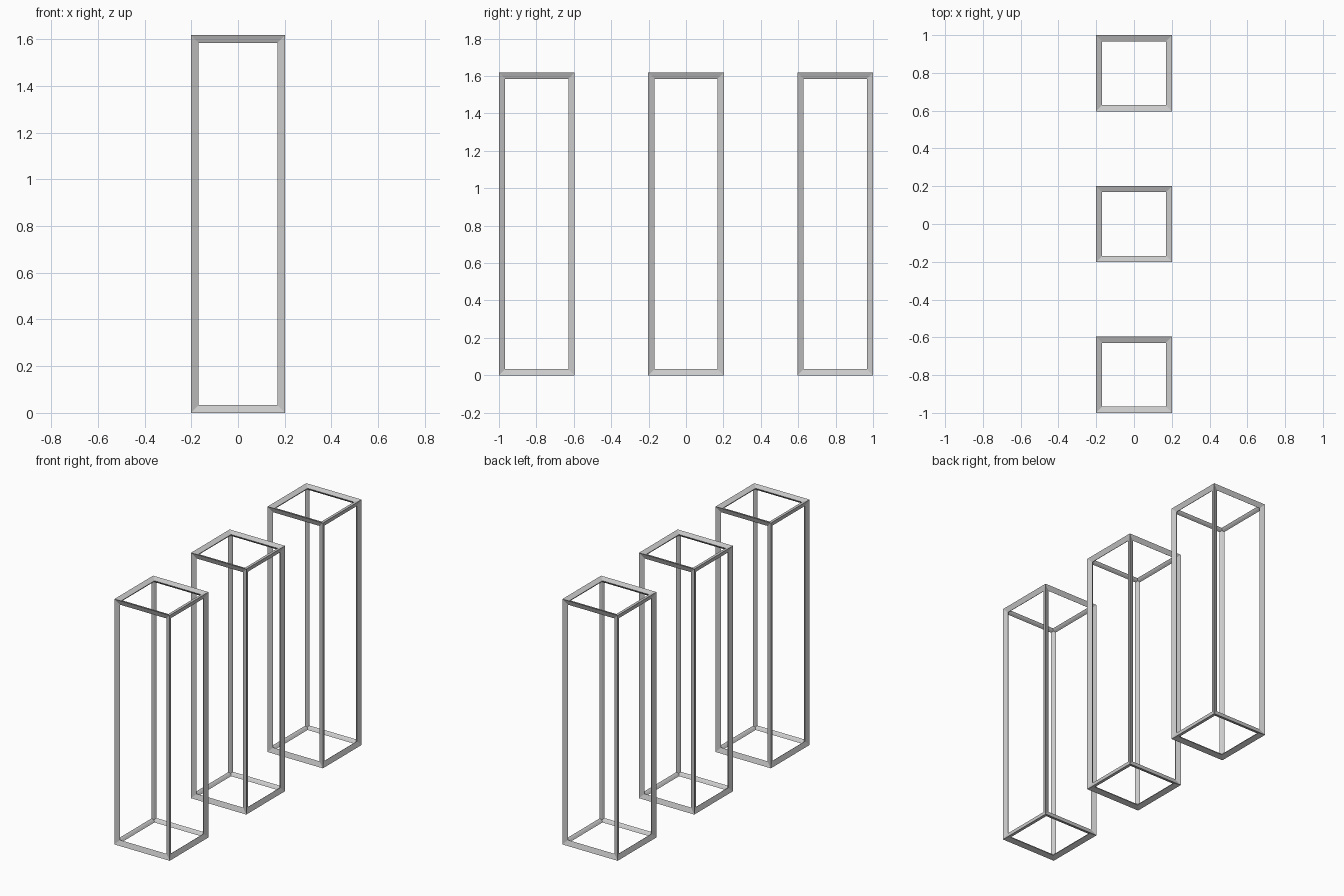
import bpy

if "Cube" in bpy.data.objects:
    bpy.data.objects.remove(bpy.data.objects["Cube"])

W, H = 0.404, 1.618    # outer width and height of one frame
PITCH = (2.0 - W) / 2  # spacing along y
T = 0.042              # wireframe thickness
GROW = T / 3 ** 0.5    # the cage corners grow by half of this on each side


def open_frame(name, y):
    # Box cage whose edges become chamfered bars
    bpy.ops.mesh.primitive_cube_add(size=1, location=(0, y, H / 2))
    ob = bpy.context.object
    ob.name = name
    for v in ob.data.vertices:
        v.co.x *= W - GROW
        v.co.y *= W - GROW
        v.co.z *= H - GROW
    mod = ob.modifiers.new("bars", 'WIREFRAME')
    mod.thickness = T
    mod.offset = 0
    mod.use_even_offset = True
    mod.use_replace = True


# Row of three tall open frames
for name, i in (("front_frame", -1), ("middle_frame", 0), ("back_frame", 1)):
    open_frame(name, i * PITCH)
